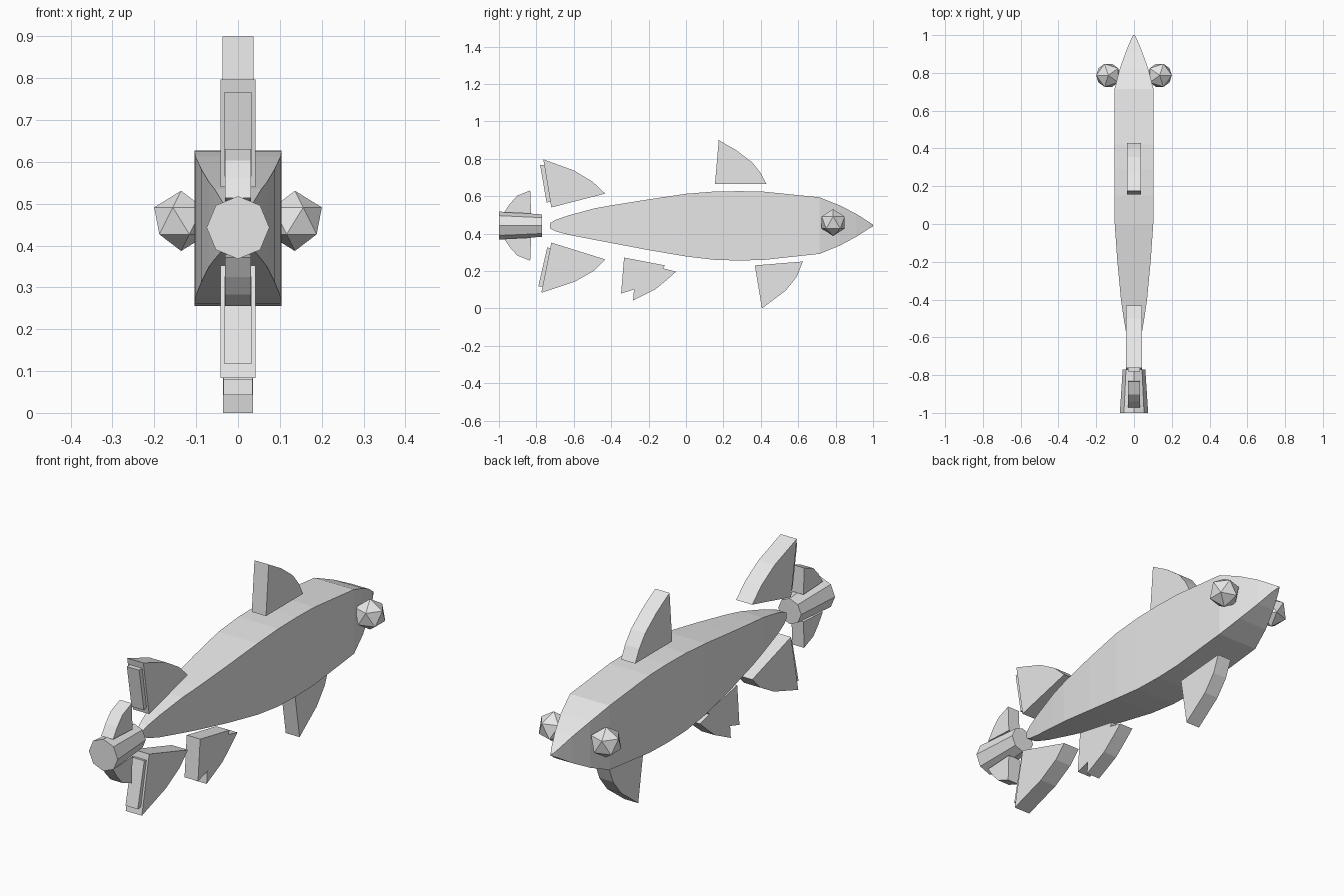
import bpy, bmesh, math
from mathutils import Matrix

if "Cube" in bpy.data.objects:
    bpy.data.objects.remove(bpy.data.objects["Cube"], do_unlink=True)

grey = bpy.data.materials.new("light_grey")
grey.use_nodes = True
GREY = (0.8, 0.8, 0.8, 1.0)
grey.diffuse_color = GREY
grey.node_tree.nodes["Principled BSDF"].inputs["Base Color"].default_value = GREY


def finish(name, bm):
    """Turn a bmesh into a flat-shaded grey object."""
    bmesh.ops.recalc_face_normals(bm, faces=bm.faces)
    mesh = bpy.data.meshes.new(name)
    bm.to_mesh(mesh)
    bm.free()
    mesh.materials.append(grey)
    obj = bpy.data.objects.new(name, mesh)
    bpy.context.collection.objects.link(obj)
    return obj


def fin(name, outline, half):
    """Slab cut from a (y, z) side outline, centred on x = 0."""
    bm = bmesh.new()
    face = bm.faces.new([bm.verts.new((-half, y, z)) for y, z in outline])
    out = bmesh.ops.extrude_face_region(bm, geom=[face])
    verts = [g for g in out["geom"] if isinstance(g, bmesh.types.BMVert)]
    bmesh.ops.translate(bm, verts=verts, vec=(2 * half, 0, 0))
    return finish(name, bm)


MID = 0.443  # height of the body axis

# Body: box sections (y, half width, bottom, top) lofted tail to nose
sections = [
    (-0.726, 0.014, 0.428, 0.457), (-0.70, 0.02, 0.413, 0.472),
    (-0.63, 0.033, 0.394, 0.497), (-0.49, 0.056, 0.367, 0.535),
    (-0.40, 0.069, 0.350, 0.551), (-0.20, 0.088, 0.312, 0.583),
    (0.0, 0.102, 0.278, 0.613), (0.15, 0.104, 0.260, 0.625),
    (0.29, 0.104, 0.256, 0.627), (0.42, 0.104, 0.260, 0.624),
    (0.715, 0.103, 0.292, 0.594), (0.82, 0.076, 0.335, 0.552),
    (0.91, 0.044, 0.383, 0.506), (0.98, 0.015, 0.428, 0.461),
    (1.0, 0.004, 0.439, 0.448),
]
bm = bmesh.new()
rings = [[bm.verts.new(p) for p in ((-w, y, lo), (w, y, lo), (w, y, hi), (-w, y, hi))]
         for y, w, lo, hi in sections]
for a, b in zip(rings, rings[1:]):
    for i in range(4):
        j = (i + 1) % 4
        bm.faces.new((a[i], a[j], b[j], b[i]))
bm.faces.new(rings[0])
bm.faces.new(rings[-1])
finish("body", bm)

# Fins on the body
fin("dorsal_fin", [(0.155, 0.665), (0.175, 0.90), (0.27, 0.845), (0.355, 0.78),
                   (0.40, 0.723), (0.43, 0.665)], 0.037)
fin("belly_fin", [(0.368, 0.23), (0.625, 0.251), (0.593, 0.171), (0.534, 0.096),
                  (0.406, 0.0)], 0.036)
fin("rear_belly_fin", [(-0.331, 0.272), (-0.112, 0.23), (-0.123, 0.214), (-0.053, 0.197),
                       (-0.10, 0.155), (-0.165, 0.101), (-0.283, 0.043),
                       (-0.278, 0.101), (-0.347, 0.08)], 0.035)

# Tail fins, each with a narrower slab set into its rear edge
fin("upper_tail_fin", [(-0.763, 0.797), (-0.598, 0.737), (-0.50, 0.678),
                       (-0.432, 0.614), (-0.72, 0.54)], 0.042)
fin("upper_tail_slab", [(-0.78, 0.767), (-0.745, 0.767), (-0.715, 0.575),
                        (-0.745, 0.565)], 0.032)
fin("lower_tail_fin", [(-0.72, 0.352), (-0.432, 0.262), (-0.49, 0.203),
                       (-0.593, 0.144), (-0.774, 0.083)], 0.042)
fin("lower_tail_slab", [(-0.742, 0.326), (-0.71, 0.32), (-0.75, 0.12),
                        (-0.79, 0.117)], 0.032)

# Eight-sided tapered thruster
bm = bmesh.new()
bmesh.ops.create_cone(bm, cap_ends=True, segments=8, radius1=0.06, radius2=0.075, depth=0.23,
                      matrix=Matrix.Translation((0, -0.885, MID)) @ Matrix.Rotation(math.pi / 2, 4, "X"))
finish("thruster", bm)

# Small fins above and below the thruster
small = [(-0.833, 0.188), (-0.902, 0.16), (-0.94, 0.118), (-0.972, 0.071), (-0.828, 0.064)]
for name, side in (("upper_thruster_fin", 1), ("lower_thruster_fin", -1)):
    fin(name, [(y, MID + side * h) for y, h in small], 0.031)

# Eyes: plain icosahedra, mirrored left and right
for name, side in (("left_eye", 1), ("right_eye", -1)):
    bm = bmesh.new()
    turn = Matrix.Rotation(0 if side > 0 else math.pi, 4, "Z")
    bmesh.ops.create_icosphere(bm, subdivisions=1, radius=0.072,
                               matrix=Matrix.Translation((side * 0.136, 0.787, 0.459)) @ turn)
    finish(name, bm)
